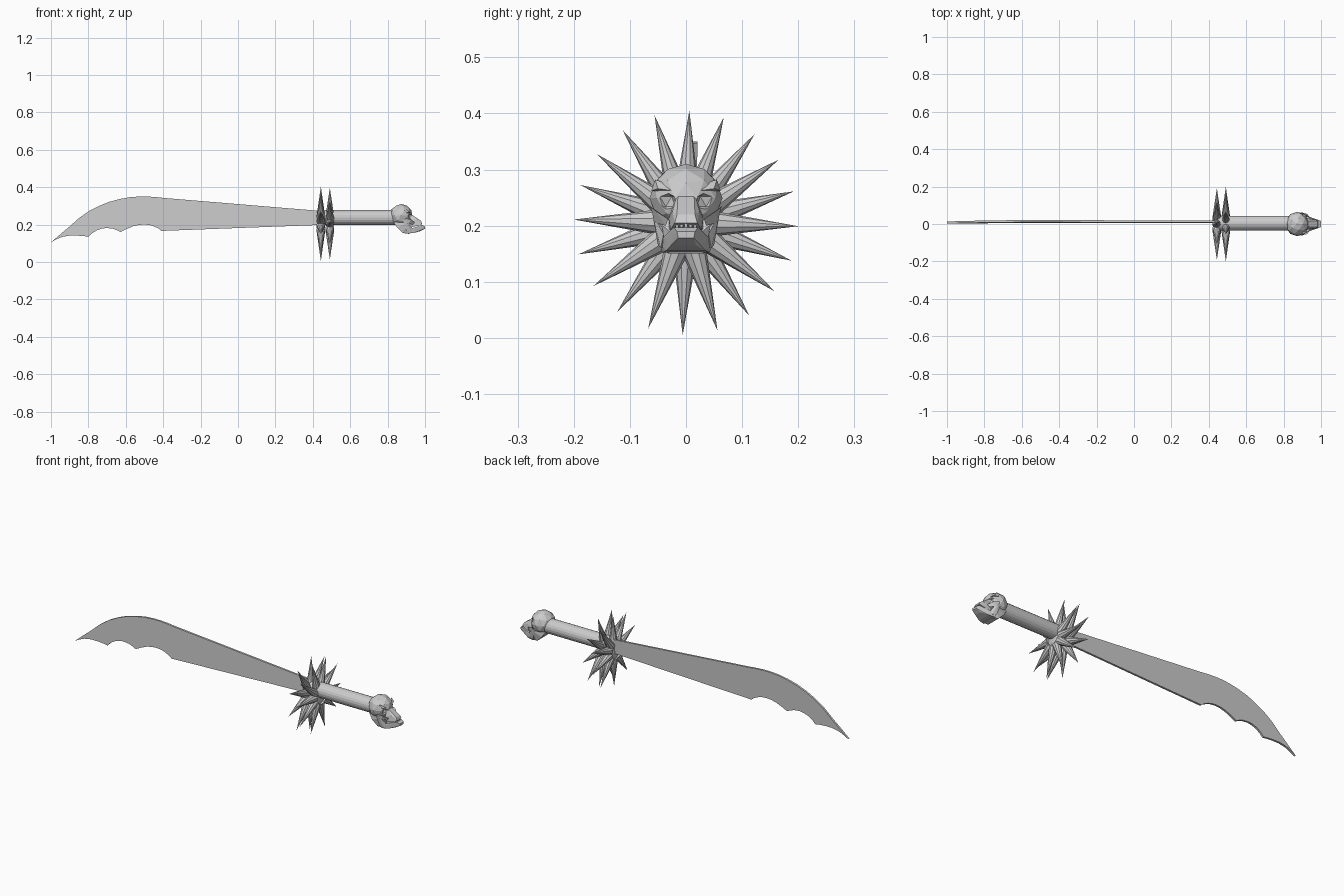
import bpy, bmesh, math
from mathutils import Matrix, Vector

if "Cube" in bpy.data.objects:
    bpy.data.objects.remove(bpy.data.objects["Cube"])

steel = bpy.data.materials.new("steel_grey")
steel.use_nodes = True
GREY = (0.6, 0.6, 0.6, 1)
steel.diffuse_color = GREY
steel.node_tree.nodes["Principled BSDF"].inputs["Base Color"].default_value = GREY

TILT = math.radians(1.7)      # the weapon is rolled slightly about its length


def finish(name, bm):
    bmesh.ops.recalc_face_normals(bm, faces=bm.faces)
    me = bpy.data.meshes.new(name)
    bm.to_mesh(me)
    bm.free()
    me.materials.append(steel)
    ob = bpy.data.objects.new(name, me)
    bpy.context.collection.objects.link(ob)
    return ob


def hull(name, points):
    """Faceted solid around points that are mirrored across the length."""
    bm = bmesh.new()
    for x, y, z in points:
        for side in ((1, -1) if y else (1,)):
            bm.verts.new((x, y * side, z))
    res = bmesh.ops.convex_hull(bm, input=bm.verts)
    junk = [v for v in res["geom_interior"] if isinstance(v, bmesh.types.BMVert)]
    bmesh.ops.delete(bm, geom=junk, context="VERTS")
    return finish(name, bm)


def ball(name, centre, scale, detail=2):
    bm = bmesh.new()
    m = Matrix.Translation(centre) @ Matrix.Diagonal((*scale, 1))
    bmesh.ops.create_icosphere(bm, subdivisions=detail, radius=1, matrix=m)
    return finish(name, bm)


def rod(name, x0, x1, radius, sides, y, z):
    bm = bmesh.new()
    m = Matrix.Translation(((x0 + x1) / 2, y, z)) @ Matrix.Rotation(math.pi / 2, 4, "Y")
    bmesh.ops.create_cone(bm, cap_ends=True, segments=sides, radius1=radius,
                          radius2=radius, depth=x1 - x0, matrix=m)
    return finish(name, bm)


# Blade: curved spine, straight taper, scalloped edge
spine = [(-1, .105), (-.95, .148), (-.9, .19), (-.85, .235), (-.795, .273), (-.74, .301),
         (-.687, .322), (-.63, .337), (-.58, .346), (-.53, .35), (-.484, .35),
         (-.44, .347), (-.393, .342), (.44, .273)]
edge = [(.44, .198), (-.41, .166), (-.424, .178), (-.447, .189), (-.47, .197), (-.5, .2),
        (-.53, .198), (-.56, .191), (-.596, .176), (-.628, .16), (-.645, .169),
        (-.67, .178), (-.703, .182), (-.73, .178), (-.755, .169), (-.78, .154),
        (-.8, .134), (-.82, .138), (-.86, .141), (-.9, .141), (-.94, .134), (-.97, .122)]
bm = bmesh.new()
face = bm.faces.new([bm.verts.new((x, .006 + (z - .22) * math.tan(TILT), z))
                     for x, z in spine + edge])
ext = bmesh.ops.extrude_face_region(bm, geom=[face])
bmesh.ops.translate(bm, vec=(0, .011, 0),
                    verts=[v for v in ext["geom"] if isinstance(v, bmesh.types.BMVert)])
finish("blade", bm)

# Grip
grip = rod("grip", .45, .84, .04, 20, .004, .238)

# Guard: two staggered rings of spikes on small hubs
for name, x, phase in (("inner_guard", .443, 0), ("outer_guard", .491, math.pi / 10)):
    bm = bmesh.new()
    hub = Matrix.Translation((x, 0, .205)) @ Matrix.Diagonal((.022, .052, .052, 1))
    bmesh.ops.create_icosphere(bm, subdivisions=2, radius=1, matrix=hub)
    for i in range(10):
        a = phase - TILT + i * math.pi / 5
        m = (Matrix.Translation((x, 0, .205)) @ Matrix.Rotation(a, 4, "X")
             @ Matrix.Translation((0, 0, .12)))
        bmesh.ops.create_cone(bm, cap_ends=True, segments=10, radius1=.024,
                              radius2=0, depth=.16, matrix=m)
    finish(name + "_spikes", bm)

# Skull pommel: cranium with sunken eye sockets
cranium = ball("skull_cranium", (.872, 0, .249), (.062, .065, .061))
for side, label in ((1, "left"), (-1, "right")):
    cutter = ball(label + "_socket_cutter", (.93, side * .036, .243), (.024, .02, .02), 1)
    cutter.hide_render = True
    cutter.hide_set(True)
    mod = cranium.modifiers.new(label + "_socket", "BOOLEAN")
    mod.operation = "DIFFERENCE"
    mod.solver = "EXACT"
    mod.object = cutter

# Skull base, below the cranium
hull("skull_base", [(.83, .04, .215), (.85, .045, .185), (.88, .04, .155), (.915, .03, .15),
                    (.91, .052, .21), (.925, .03, .19)])
# Nose bridge and upper jaw
hull("upper_jaw", [(.915, .014, .262), (.92, .03, .215), (.955, .024, .226), (.978, .016, .22),
                   (.985, .02, .205), (.955, .028, .192), (.92, .03, .185)])
# Brow ridge and cheek bones, mirrored
for side, label in ((1, "left"), (-1, "right")):
    for part, pts in (
        ("brow", [(.905, .02, .272), (.925, .02, .262), (.9, .055, .282), (.895, .062, .262),
                  (.918, .05, .266)]),
        ("cheek_bone", [(.89, .064, .235), (.895, .058, .215), (.925, .054, .226),
                        (.945, .032, .212), (.935, .036, .2), (.91, .055, .205)]),
        ("jaw_branch", [(.88, .058, .225), (.9, .06, .222), (.89, .047, .22),
                        (.9, .05, .165), (.925, .045, .16), (.91, .036, .165),
                        (.93, .04, .185)])):
        bm = bmesh.new()
        for x, y, z in pts:
            bm.verts.new((x, y * side, z))
        bmesh.ops.convex_hull(bm, input=bm.verts)
        finish(label + "_" + part, bm)

# Lower jaw and chin
hull("lower_jaw", [(.9, .048, .172), (.905, .042, .152), (.94, .036, .155), (.945, .036, .18),
                   (.985, .022, .197), (1, .016, .19), (1, .014, .178), (.975, .018, .165)])
# Teeth in the gap between the jaws
for i in range(5):
    bm = bmesh.new()
    y = (i - 2) * .008
    m = Matrix.Translation((.976 - abs(y) * .4, y, .2)) @ Matrix.Diagonal((.012, .006, .016, 1))
    bmesh.ops.create_cube(bm, size=1, matrix=m)
    finish("tooth_%d" % (i + 1), bm)
